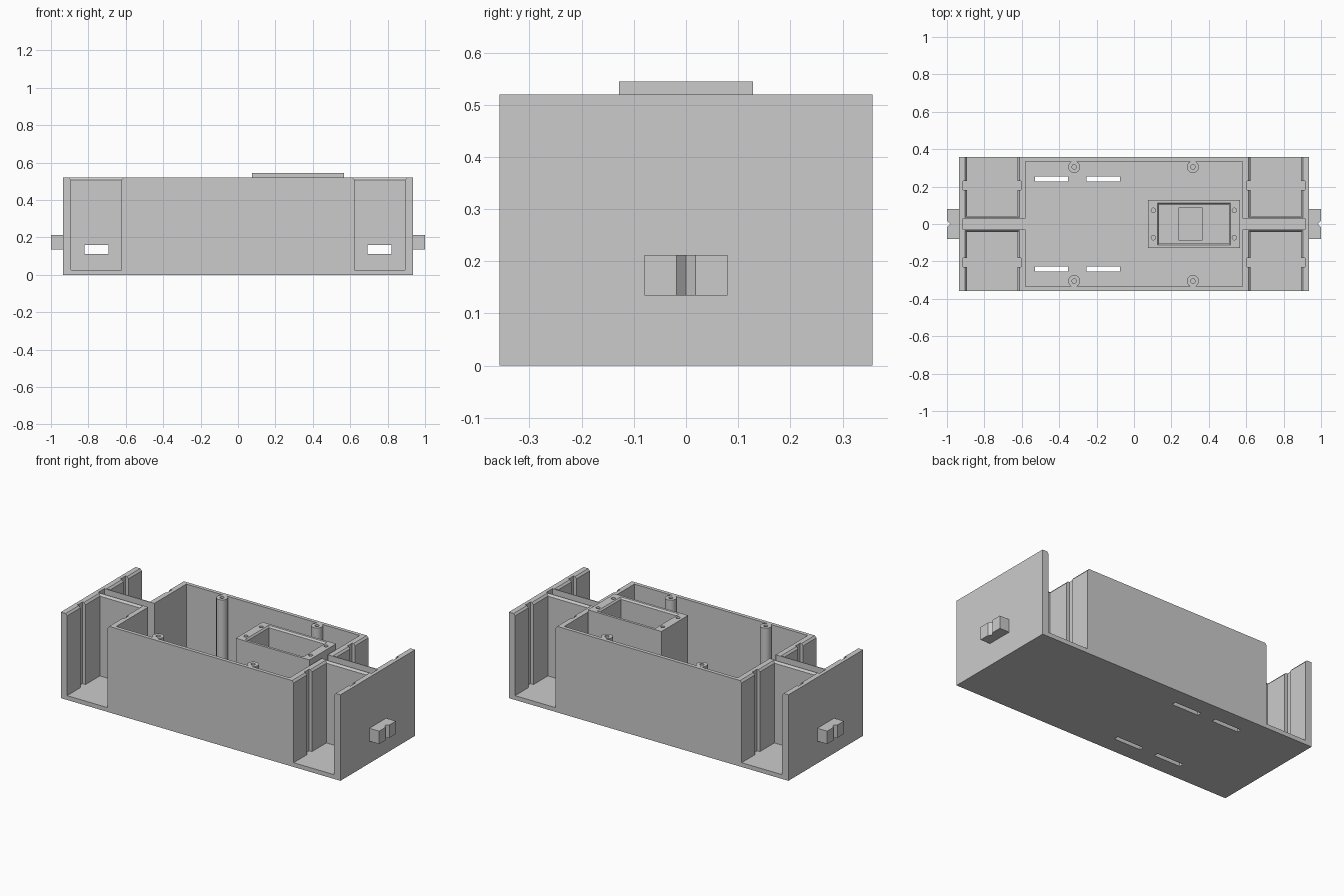
import bpy, bmesh, math

cube = bpy.data.objects.get("Cube")
if cube:
    bpy.data.objects.remove(cube, do_unlink=True)

grey = bpy.data.materials.new("plain grey")
grey.use_nodes = True
grey.diffuse_color = (0.6, 0.6, 0.6, 1)
grey.node_tree.nodes["Principled BSDF"].inputs["Base Color"].default_value = (0.6, 0.6, 0.6, 1)

H = 0.52         # wall height
FLOOR = 0.026    # floor thickness
ABOVE = 0.6      # cutters end here


def finish(name, bm):
    bmesh.ops.recalc_face_normals(bm, faces=bm.faces)
    mesh = bpy.data.meshes.new(name)
    bm.to_mesh(mesh)
    bm.free()
    mesh.materials.append(grey)
    obj = bpy.data.objects.new(name, mesh)
    bpy.context.collection.objects.link(obj)
    return obj


def loft(name, rings):
    """Solid skinned through rings of points with equal counts."""
    bm = bmesh.new()
    loops = [[bm.verts.new(p) for p in ring] for ring in rings]
    n = len(loops[0])
    for low, high in zip(loops, loops[1:]):
        for i in range(n):
            j = (i + 1) % n
            bm.faces.new((low[i], low[j], high[j], high[i]))
    bm.faces.new(loops[0][::-1])
    bm.faces.new(loops[-1])
    return finish(name, bm)


def rect(x, y, z):
    return [(x[0], y[0], z), (x[1], y[0], z), (x[1], y[1], z), (x[0], y[1], z)]


def box(name, x, y, z):
    x, y = sorted(x), sorted(y)
    return loft(name, [rect(x, y, z[0]), rect(x, y, z[1])])


def cylinder(name, x, y, r, z, sides=32):
    angles = [2 * math.pi * i / sides for i in range(sides)]
    return loft(name, [[(x + r * math.cos(a), y + r * math.sin(a), h) for a in angles] for h in z])


def cut(target, *cutters):
    for cutter in cutters:
        cutter.hide_render = True
        mod = target.modifiers.new("cut", "BOOLEAN")
        mod.operation = "DIFFERENCE"
        mod.solver = "EXACT"
        mod.object = cutter
        bpy.context.view_layer.objects.active = target
        bpy.ops.object.modifier_apply(modifier=mod.name)
        bpy.data.objects.remove(cutter, do_unlink=True)


def smooth(obj):
    bpy.ops.object.select_all(action="DESELECT")
    obj.select_set(True)
    bpy.context.view_layer.objects.active = obj
    bpy.ops.object.shade_smooth_by_angle(angle=math.radians(30))


# Chassis body with its main cavity and centre channel
body = box("chassis_body", (-0.935, 0.935), (-0.357, 0.357), (0, H))
cut(body,
    box("cavity", (-0.58, 0.58), (-0.335, 0.335), (FLOOR, ABOVE)),
    box("channel", (-0.914, 0.914), (-0.029, 0.029), (FLOOR, ABOVE)))

# Four corner bays with chamfered rims and vertical grooves
for sx in (-1, 1):
    for sy in (-1, 1):
        rings = []
        for z, flare in ((FLOOR, 0), (0.508, 0), (H, 0.01), (ABOVE, 0.01)):
            xs = sorted((sx * (0.622 - flare), sx * (0.893 + flare)))
            ys = sorted((sy * (0.044 - flare), sy * 0.45))
            rings.append(rect(xs, ys, z))
        cut(body, loft("bay", rings),
            box("groove", (sx * 0.603, sx * 0.914), (sy * 0.182, sy * 0.23), (FLOOR, ABOVE)))
    # Window through both centre walls
    cut(body, box("window", (sx * 0.692, sx * 0.82), (-0.1, 0.1), (0.11, 0.158)))

# Floor slots
for sy in (-1, 1):
    for x in (-0.53, -0.253):
        cut(body, box("slot", (x, x + 0.177), (sy * 0.226, sy * 0.253), (-0.1, 0.1)))

# Shallow recess in the floor under the raised housing
cut(body, box("recess", (0.24, 0.364), (-0.088, 0.088), (0.012, 0.1)))

# Screw posts against the long walls
for side, sy in (("right", -1), ("left", 1)):
    for end, x in (("rear", -0.32), ("front", 0.315)):
        post = cylinder(f"screw_post_{side}_{end}", x, sy * 0.305, 0.032, (FLOOR, H))
        cut(post, cylinder("hole", x, sy * 0.305, 0.012, (0.3, ABOVE), 20))
        smooth(post)

# Raised open housing with chamfered rim and screw holes
housing = box("housing", (0.075, 0.567), (-0.128, 0.128), (FLOOR, 0.545))
rings = []
for z, flare in ((0, 0), (0.535, 0), (0.545, 0.008), (ABOVE, 0.008)):
    rings.append(rect((0.134 - flare, 0.508 + flare), (-0.105 - flare, 0.105 + flare), z))
cut(housing, loft("pocket", rings))
for x in (0.104, 0.537):
    for y in (-0.073, 0.073):
        cut(housing, cylinder("hole", x, y, 0.012, (0.4, ABOVE), 20))
smooth(housing)

# End tabs with a V notch
for name, sx in (("left_tab", 1), ("right_tab", -1)):
    outline = [(0.93, -0.08), (1, -0.08), (1, -0.018), (0.982, 0), (1, 0.018), (1, 0.08), (0.93, 0.08)]
    loft(name, [[(sx * x, y, z) for x, y in outline] for z in (0.134, 0.212)])
